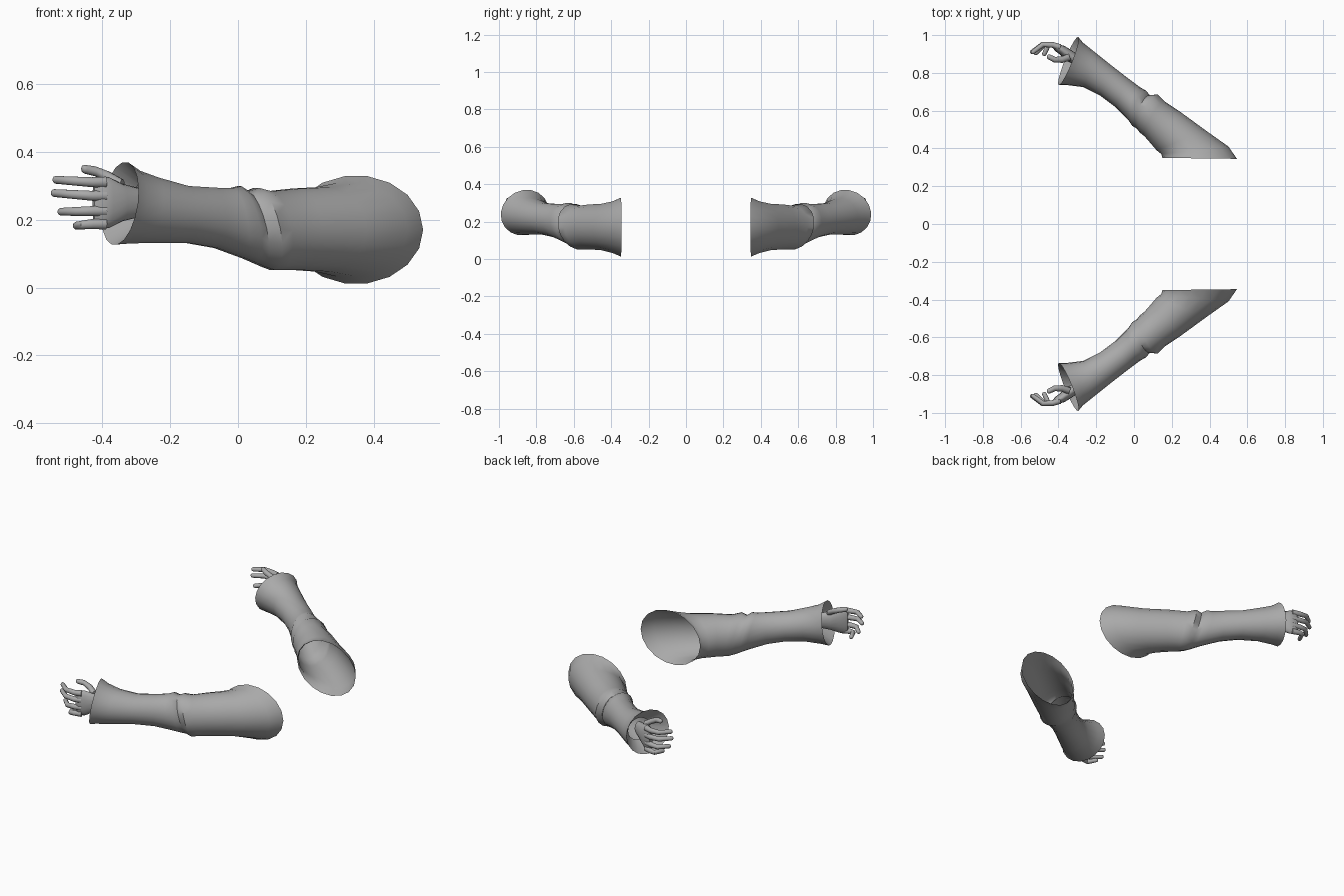
import bpy, bmesh, math
from mathutils import Vector

cube = bpy.data.objects.get("Cube")
if cube:
    bpy.data.objects.remove(cube)

UP = Vector((0, 0, 1))
grey = bpy.data.materials.new("plain grey")
grey.use_nodes = True
grey.diffuse_color = (0.4, 0.4, 0.4, 1)
grey.node_tree.nodes["Principled BSDF"].inputs["Base Color"].default_value = grey.diffuse_color


def add_loft(bm, rings, sides, caps=False):
    """Skin rings given as (centre, half width vector, half height, lean vector)."""
    rows = []
    for centre, half, height, lean in rings:
        row = []
        for i in range(sides):
            t = math.tau * i / sides
            row.append(bm.verts.new(centre + half * math.cos(t)
                                    + (UP * height + lean) * math.sin(t)))
        rows.append(row)
    for a, b in zip(rows, rows[1:]):
        for i in range(sides):
            j = (i + 1) % sides
            bm.faces.new((a[i], a[j], b[j], b[i]))
    if caps:
        bm.faces.new(rows[0][::-1])
        bm.faces.new(rows[-1])


def add_limb(bm, path, sides):
    """Closed round limb along (x, y, z, half width, half height) in hundredths."""
    points = [Vector(p[:3]) / 100 for p in path]
    rings = []
    for i, p in enumerate(path):
        along = points[min(i + 1, len(path) - 1)] - points[max(i - 1, 0)]
        side = UP.cross(along).normalized()
        rings.append((points[i], side * p[3] / 100, p[4] / 100, Vector()))
    add_loft(bm, rings, sides, caps=True)


def add_finger(bm, joints, radius):
    """Tapered finger with a rounded tip."""
    path = [(*j, radius * (1 - 0.1 * k), radius * (1 - 0.1 * k))
            for k, j in enumerate(joints)]
    end, before = Vector(joints[-1]), Vector(joints[-2])
    step = (end - before).normalized() * radius
    for reach, size in ((0.4, 0.55), (0.6, 0.2)):
        path.append((*(end + step * reach), radius * size, radius * size))
    add_limb(bm, path, 10)


def finish(bm, name, side):
    if side < 0:
        bmesh.ops.scale(bm, vec=(1, -1, 1), verts=bm.verts)
        bmesh.ops.reverse_faces(bm, faces=bm.faces)
    mesh = bpy.data.meshes.new(name)
    bm.to_mesh(mesh)
    bm.free()
    mesh.materials.append(grey)
    obj = bpy.data.objects.new(name, mesh)
    bpy.context.collection.objects.link(obj)
    bpy.ops.object.select_all(action='DESELECT')
    obj.select_set(True)
    bpy.context.view_layer.objects.active = obj
    bpy.ops.object.shade_smooth_by_angle(angle=math.radians(50))


# Sleeve stations in hundredths: outer x, y, inner x, y, bottom, top, lean
STATIONS = [
    (-25, 91, -31, 79, 18, 31, 0),         # inside of the cuff
    (-29.5, 99, -40, 73.5, 12.5, 37, 2),   # cuff rim
    (-27, 96, -35, 73.5, 12.8, 34.5, 2),
    (-22, 92, -27, 72.5, 13, 32.5, 1),
    (-12, 84, -18, 68, 13, 30, 0),
    (-3, 77, -10, 62, 11.5, 29.5, 0),
    (3, 72.5, -3, 55, 8.5, 29.5, -2),      # elbow folds
    (6.5, 70.5, -1, 52, 7, 30, -3),
    (8.5, 68, 1.5, 50.5, 6, 28.5, -3),
    (12.5, 68.5, 3, 48.5, 5, 29.5, -3),
    (16, 65, 5.5, 46.5, 5, 28.5, -2),
    (25, 59, 9, 42.5, 5, 29.3, 0),
    (38, 49.5, 12, 39, 4.5, 29.7, 0),
    (50, 41, 14.5, 37, 3, 31, 0),
    (54.5, 34.5, 15, 35, 1, 33, 0),        # shoulder opening
]

# Palm stations, then finger joints from knuckle to tip
PALM = [(-28, 85, 25, 2.5, 4), (-34, 89, 25, 3, 5.5), (-38, 92, 25, 2.6, 7.5),
        (-41, 93.5, 25, 2, 7.6), (-42.5, 94, 25, 1, 6.5)]
FINGERS = [(31, 31.7, -53.5, 91), (27, 27.8, -54, 91),
           (22.5, 22.3, -52, 90.5), (18.7, 18.2, -47.5, 90)]
THUMB = [(-34, 88.5, 30), (-38, 87, 32.5), (-42, 87, 34.2), (-45, 88.5, 34.8)]

for side, word in ((1, "right"), (-1, "left")):
    # Sleeve
    bm = bmesh.new()
    rings = []
    for ox, oy, ix, iy, low, high, lean in STATIONS:
        outer, inner = Vector((ox, oy, 0)) / 100, Vector((ix, iy, 0)) / 100
        centre = (outer + inner) / 2 + UP * (low + high) / 200
        rings.append((centre, (outer - inner) / 2, (high - low) / 200,
                      Vector((0.8, -0.6, 0)) * lean / 100))
    add_loft(bm, rings, 18)
    finish(bm, word + "_sleeve", side)

    # Hand
    bm = bmesh.new()
    add_limb(bm, PALM, 16)
    for root, tip, x, y in FINGERS:
        middle = (root + tip) / 2
        add_finger(bm, [(-39, 93.5, root), (-43, 94.8, root),
                        ((x - 43) / 2, 95, middle), (x, y, tip)], 1.7)
    add_finger(bm, THUMB, 1.9)
    finish(bm, word + "_hand", side)
